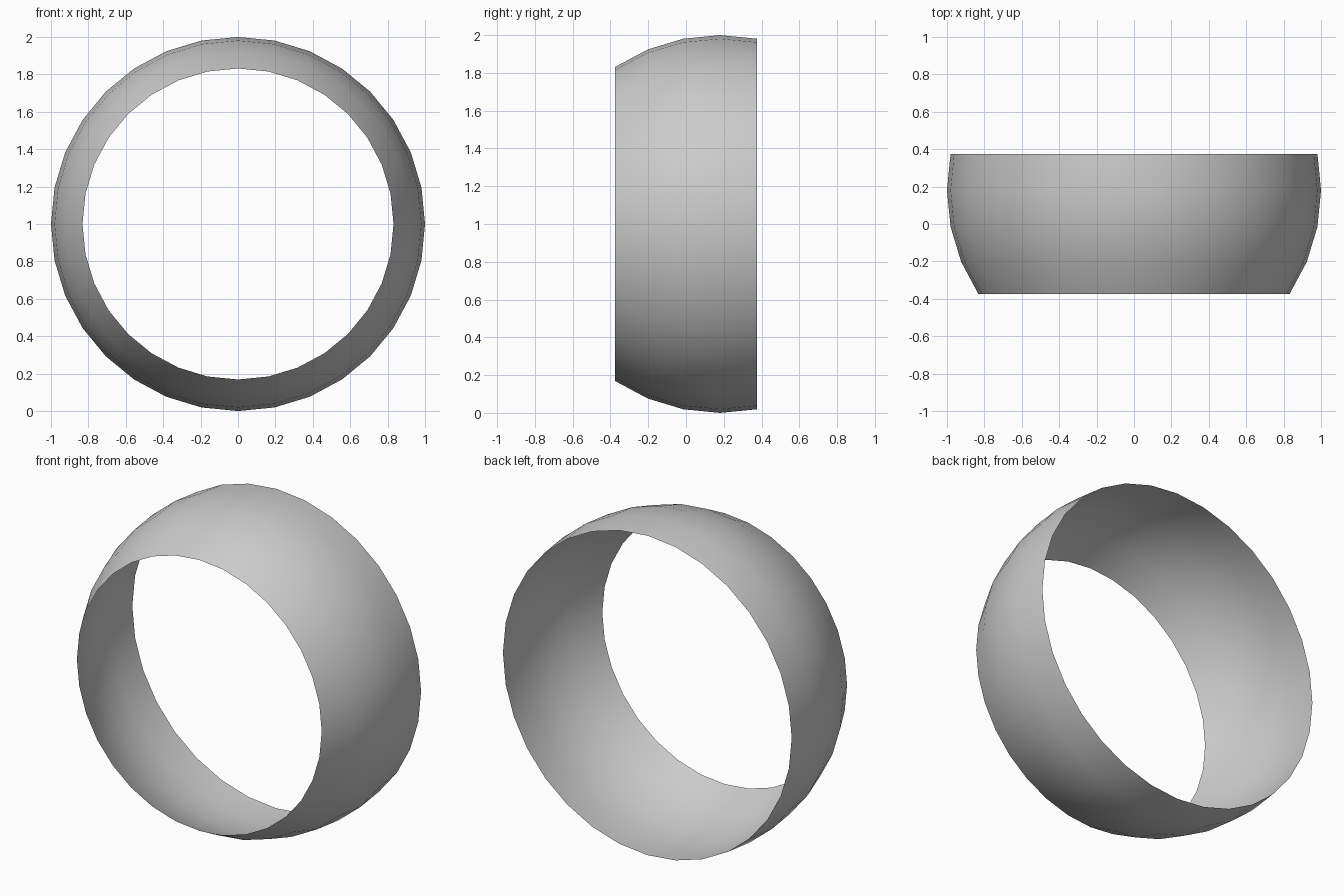
import bpy, bmesh
from math import sin, cos, pi, radians

if "Cube" in bpy.data.objects:
    bpy.data.objects.remove(bpy.data.objects["Cube"])

# Open band cut from a unit sphere: 32 segments around the y axis, no thickness
SEG, STEP = 32, radians(11.25)
shift = (sin(3 * STEP) - sin(STEP)) / 2  # centres the band on y = 0

bm = bmesh.new()
rings = []
for lat in (-3, -2, -1, 0, 1):
    r, y = cos(lat * STEP), sin(lat * STEP) + shift
    rings.append([bm.verts.new((r * sin(2 * pi * i / SEG), y, 1 + r * cos(2 * pi * i / SEG)))
                  for i in range(SEG)])

# Quads between neighbouring rings, facing outward
for a, b in zip(rings, rings[1:]):
    for i in range(SEG):
        j = (i + 1) % SEG
        f = bm.faces.new((a[i], a[j], b[j], b[i]))
        f.normal_update()
        c = f.calc_center_median()
        if f.normal.x * c.x + f.normal.z * (c.z - 1) < 0:
            f.normal_flip()
        f.smooth = True

mesh = bpy.data.meshes.new("sphere_band")
bm.to_mesh(mesh)
bm.free()
bpy.context.collection.objects.link(bpy.data.objects.new("sphere_band", mesh))
